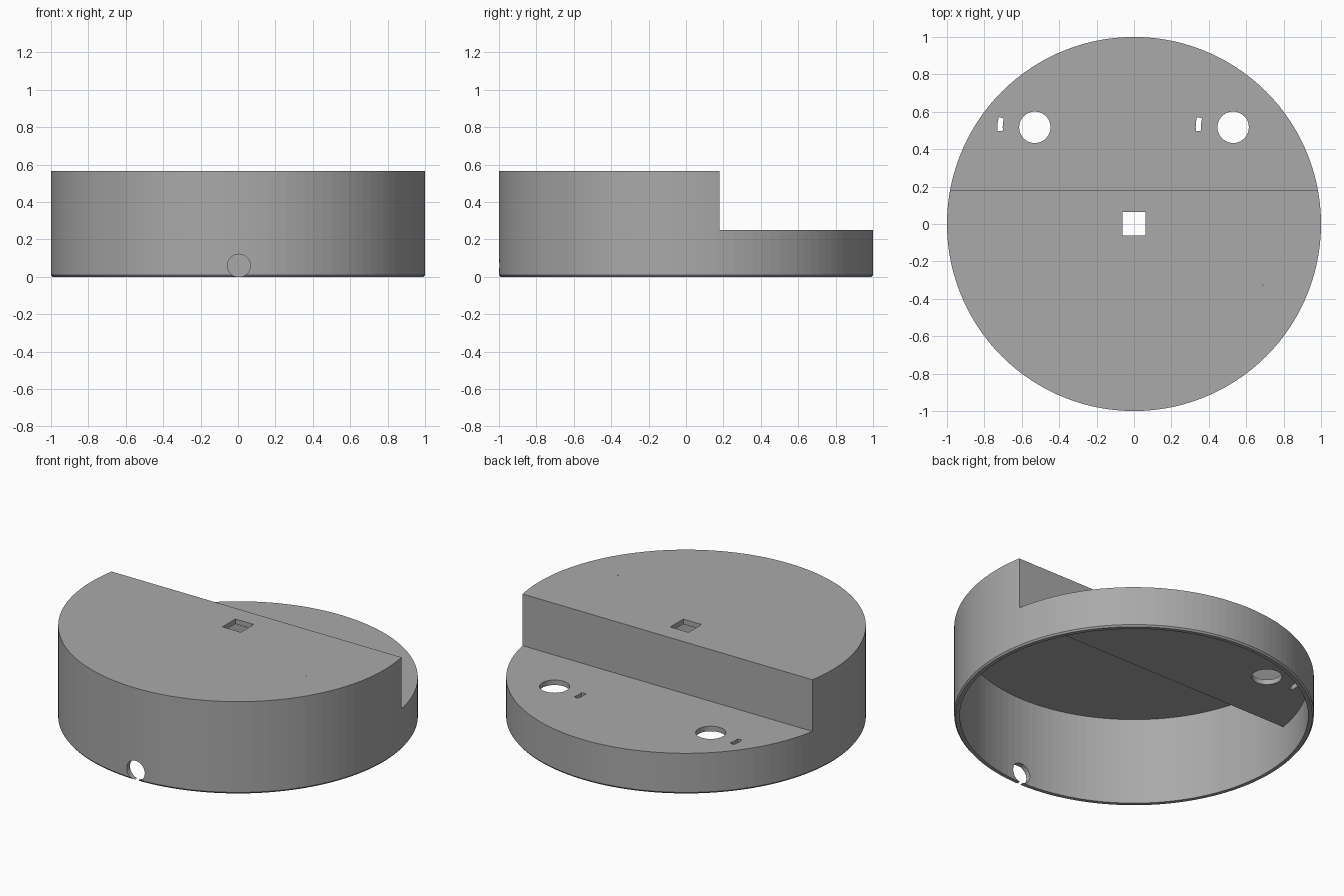
import bpy, bmesh, math
from mathutils import Matrix

if "Cube" in bpy.data.objects:
    bpy.data.objects.remove(bpy.data.objects["Cube"])

SEG = 120                     # sides of the round housing
H, STEP_Z, STEP_Y = 0.567, 0.25, 0.18
WALL = 0.031

grey = bpy.data.materials.new("plain grey")
grey.diffuse_color = (0.40, 0.40, 0.40, 1)
grey.use_nodes = True
grey.node_tree.nodes["Principled BSDF"].inputs["Base Color"].default_value = grey.diffuse_color


def circle(r, n, cx=0.0, cy=0.0):
    return [(cx + r * math.cos(2 * math.pi * i / n),
             cy + r * math.sin(2 * math.pi * i / n)) for i in range(n)]


def rect(x0, x1, y0, y1):
    return [(x0, y0), (x1, y0), (x1, y1), (x0, y1)]


def loft(name, rings):
    """Closed solid through a stack of (outline, z) rings."""
    bm = bmesh.new()
    loops = [[bm.verts.new((x, y, z)) for x, y in pts] for pts, z in rings]
    n = len(loops[0])
    for a, b in zip(loops, loops[1:]):
        for i in range(n):
            j = (i + 1) % n
            bm.faces.new((a[i], a[j], b[j], b[i]))
    bm.faces.new(loops[0][::-1])
    bm.faces.new(loops[-1])
    bmesh.ops.recalc_face_normals(bm, faces=bm.faces)
    me = bpy.data.meshes.new(name)
    bm.to_mesh(me)
    bm.free()
    ob = bpy.data.objects.new(name, me)
    bpy.context.collection.objects.link(ob)
    me.materials.append(grey)
    return ob


def prism(name, pts, z0, z1):
    return loft(name, [(pts, z0), (pts, z1)])


def cut(target, cutter):
    """Subtract the cutter, bake the result and drop the cutter."""
    cutter.hide_render = True
    mod = target.modifiers.new("cut", 'BOOLEAN')
    mod.operation, mod.solver, mod.object = 'DIFFERENCE', 'EXACT', cutter
    bpy.context.view_layer.objects.active = target
    bpy.ops.object.modifier_apply(modifier=mod.name)
    bpy.data.objects.remove(cutter)


# Round outer body with a small bottom chamfer, stepped down at the back
housing = loft("stepped_housing", [(circle(0.992, SEG), 0), (circle(1, SEG), 0.01),
                                   (circle(1, SEG), H)])
cut(housing, prism("step_cutter", rect(-2, 2, STEP_Y, 2), STEP_Z, 1))

# Hollow inside, following the step at constant wall thickness
cavity = prism("cavity", circle(1 - WALL, SEG), -0.1, H - WALL)
cut(cavity, prism("cavity_step", rect(-2, 2, STEP_Y - WALL, 2), STEP_Z - WALL, 1))
cut(housing, cavity)

# Square opening and pin hole in the upper deck
cut(housing, prism("square_hole", rect(-0.062, 0.062, -0.062, 0.064), 0.4, 0.7))
cut(housing, prism("pin_hole", circle(0.003, 8, 0.69, -0.325), 0.4, 0.7))

# Round openings in the lower deck, each with a curved slot to its left
for cx in (-0.53, 0.53):
    cut(housing, prism("round_hole", circle(0.084, 48, cx, 0.517), 0.1, 0.4))
    angles = [math.radians(165 + 22 * i / 4) for i in range(5)]
    arc = [(cx + r * math.cos(a), 0.52 + r * math.sin(a))
           for r, seq in ((0.2, angles), (0.172, angles[::-1])) for a in seq]
    cut(housing, prism("curved_slot", arc, 0.1, 0.4))

# Cable hole low in the front wall, just breaking the rim
cable = prism("cable_hole", circle(0.061, 40), -0.3, 0.3)
cable.data.transform(Matrix.Translation((0.005, -1, 0.06)) @ Matrix.Rotation(math.pi / 2, 4, 'X'))
cut(housing, cable)
